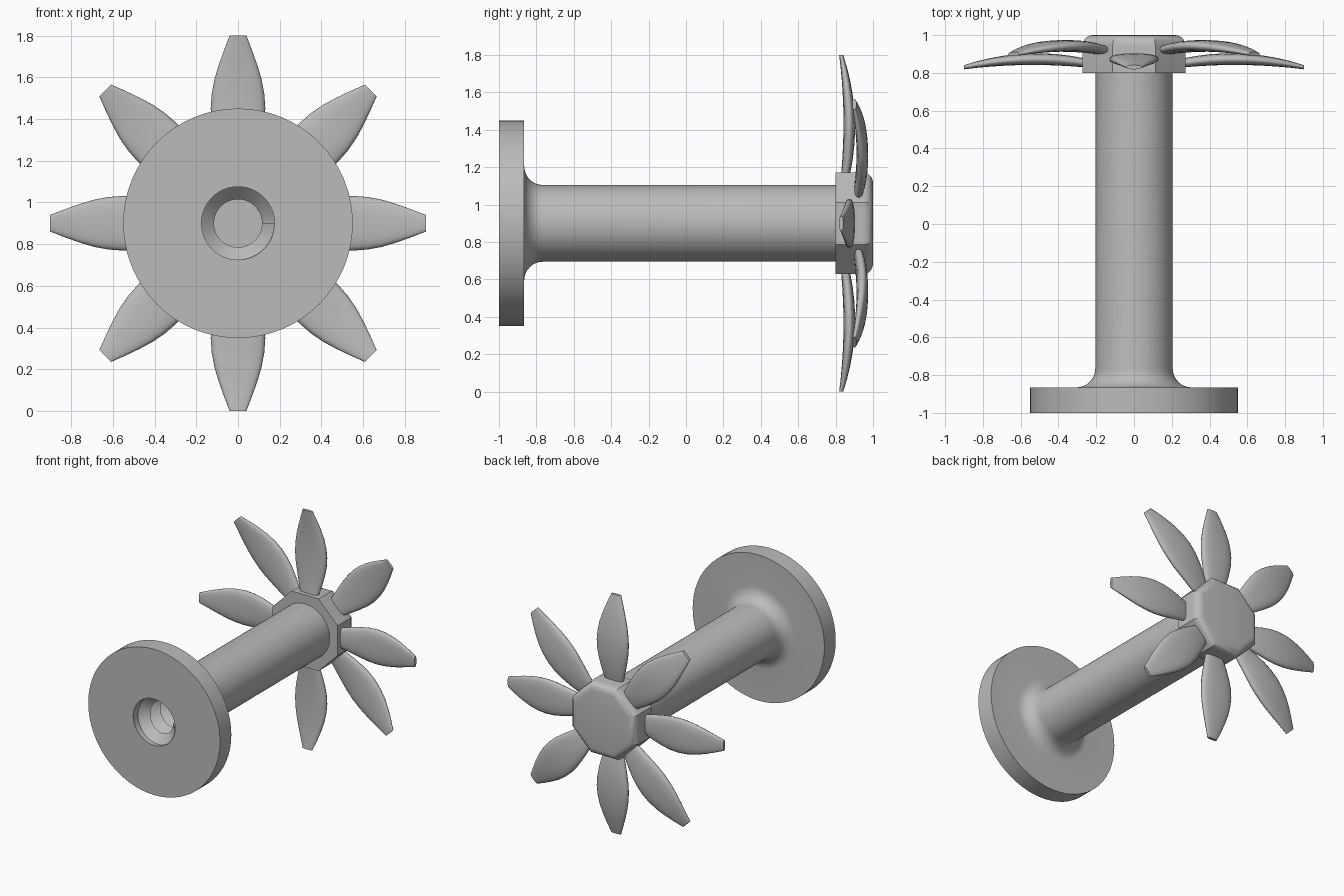
import bpy, bmesh, math
from math import sin, cos, pi, tau

if "Cube" in bpy.data.objects:
    bpy.data.objects.remove(bpy.data.objects["Cube"], do_unlink=True)

AXIS_Z = 0.9
SEG = 64

grey = bpy.data.materials.new("plain_grey")
grey.use_nodes = True
grey.diffuse_color = (0.5, 0.5, 0.5, 1)
grey.node_tree.nodes["Principled BSDF"].inputs["Base Color"].default_value = (0.5, 0.5, 0.5, 1)


def make_mesh(name, bm):
    bmesh.ops.remove_doubles(bm, verts=bm.verts, dist=1e-5)
    bmesh.ops.recalc_face_normals(bm, faces=bm.faces)
    mesh = bpy.data.meshes.new(name)
    bm.to_mesh(mesh)
    bm.free()
    mesh.materials.append(grey)
    return mesh


def add_object(name, mesh, angle=35):
    obj = bpy.data.objects.new(name, mesh)
    bpy.context.collection.objects.link(obj)
    obj.location.z = AXIS_Z
    bpy.ops.object.select_all(action="DESELECT")
    obj.select_set(True)
    bpy.context.view_layer.objects.active = obj
    bpy.ops.object.shade_smooth_by_angle(angle=math.radians(angle))
    return obj


def bridge(bm, row_a, row_b):
    for i in range(len(row_a) - 1):
        bm.faces.new((row_a[i], row_a[i + 1], row_b[i + 1], row_b[i]))


def ring(bm, radius, y, pitch=0.0):
    """Row of points around the y axis, optionally climbing like a screw."""
    row = []
    for i in range(SEG + 1):
        a = tau * i / SEG
        row.append(bm.verts.new((radius * cos(a), y + pitch * i / SEG, -radius * sin(a))))
    return row


# Spindle: flange, fillet and shaft turned in one piece
bm = bmesh.new()
BORE, CREST, PITCH, TURNS = 0.175, 0.115, 0.12, 5
profile = [(BORE, -1), (0.55, -1), (0.55, -0.865)]
for i in range(9):
    a = pi / 2 * i / 8
    profile.append((0.305 - 0.1 * sin(a), -0.765 - 0.1 * cos(a)))
profile.append((0.205, 0.82))
rows = [ring(bm, r, y) for r, y in profile]
for a, b in zip(rows, rows[1:]):
    bridge(bm, a, b)
bm.faces.new(rows[-1][:-1])

# Threaded bore in the flange end
thread = [ring(bm, CREST if k % 2 else BORE, -1 + PITCH * k / 2, PITCH)
          for k in range(2 * TURNS + 1)]
floor = ring(bm, BORE, -1 + PITCH * (TURNS + 1))
bore = [rows[0]] + thread + [floor]
for a, b in zip(bore, bore[1:]):
    bridge(bm, a, b)
bm.faces.new(floor[:-1])
bm.faces.new([row[0] for row in thread[:3]])
bm.faces.new([row[-1] for row in thread[-3:]])
add_object("threaded_spindle", make_mesh("threaded_spindle", bm))

# Hub: octagonal block with a rounded back rim
bm = bmesh.new()
R = 0.272 / cos(pi / 8)
front, back = [[bm.verts.new((R * cos(pi / 8 + i * pi / 4), y, R * sin(pi / 8 + i * pi / 4)))
                for i in range(8)] for y in (0.8, 1.0)]
bm.faces.new(front)
bm.faces.new(back)
bridge(bm, front + front[:1], back + back[:1])
rim = [e for e in bm.edges if all(v.co.y > 0.99 for v in e.verts)]
bmesh.ops.bevel(bm, geom=rim, offset=0.055, segments=5, profile=0.5, affect="EDGES")
add_object("octagonal_hub", make_mesh("octagonal_hub", bm), 30)

# Petal: arched blade lofted outward, with a blunt tip
bm = bmesh.new()
stations = [(0.2, 0.06), (0.27, 0.076), (0.34, 0.096), (0.41, 0.113), (0.48, 0.126),
            (0.55, 0.131), (0.62, 0.126), (0.69, 0.113), (0.76, 0.092), (0.83, 0.067), (0.9, 0.04)]
N = 20
loops = []
for r, half in stations:
    mid = 0.873 - 0.043 * ((r - 0.52) / 0.38) ** 2
    thick = 0.011 + 0.02 * max(0, 1 - ((r - 0.5) / 0.4) ** 2)
    loop = []
    for i in range(N):
        a = tau * i / N
        c, s = cos(a), sin(a)
        x = math.copysign(abs(c) ** 0.85, c) * half
        y = math.copysign(abs(s) ** 0.75, s) * thick
        loop.append(bm.verts.new((x, mid + y, r)))
    loops.append(loop)
for a, b in zip(loops, loops[1:]):
    bridge(bm, a + a[:1], b + b[:1])
bm.faces.new(loops[0])
bm.faces.new(loops[-1])
petal_mesh = make_mesh("petal", bm)

# Eight petals, alternating between a front and a back layer
for i in range(8):
    petal = add_object("petal_%d" % (i + 1), petal_mesh, 50)
    petal.rotation_euler.y = i * pi / 4
    petal.location.y = 0.07 * (i % 2)
